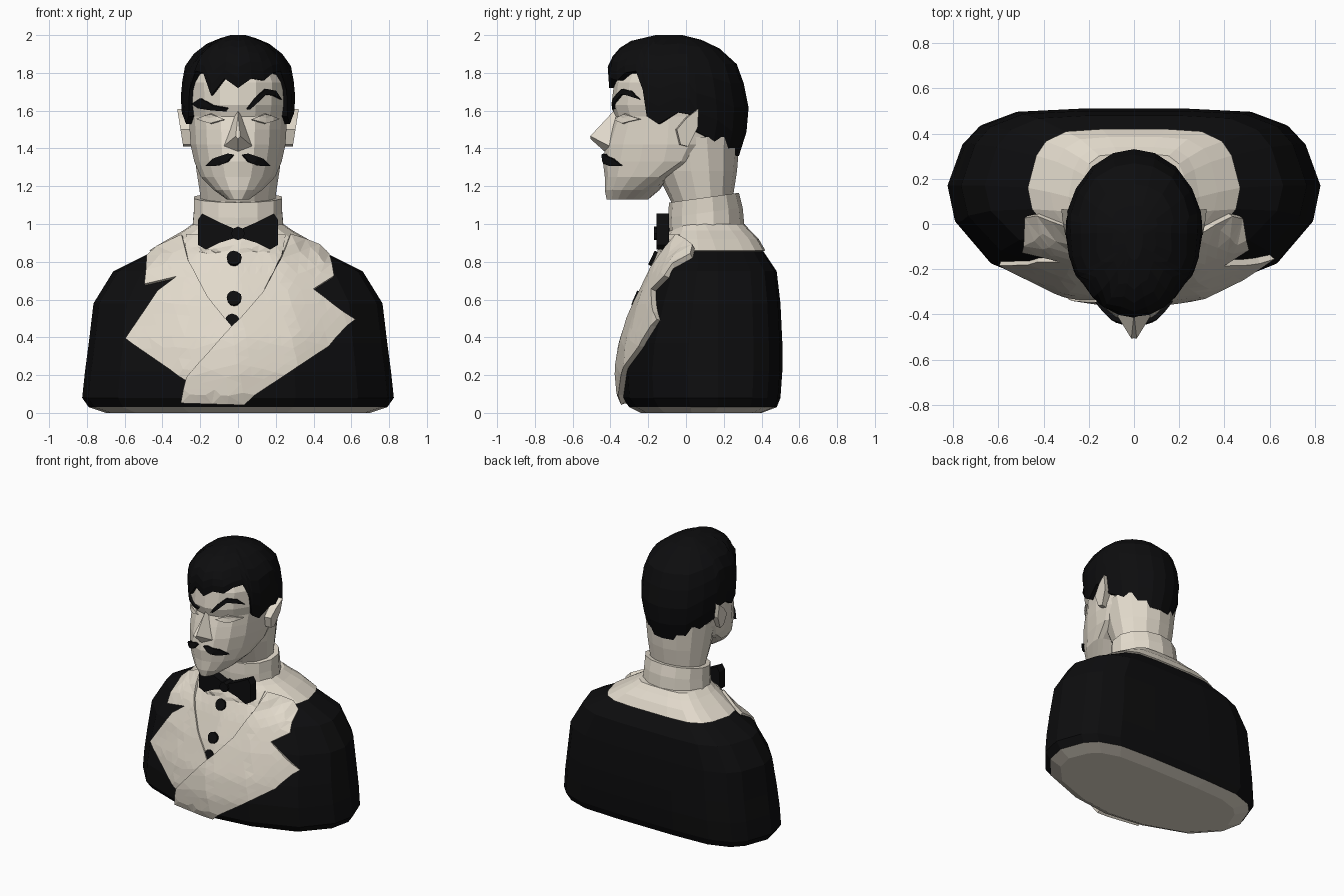
import bpy, bmesh, math
from mathutils import Vector
from mathutils.bvhtree import BVHTree

if "Cube" in bpy.data.objects:
    bpy.data.objects.remove(bpy.data.objects["Cube"])


def material(name, rgb):
    m = bpy.data.materials.new(name)
    m.diffuse_color = (*rgb, 1)
    m.use_nodes = True
    m.node_tree.nodes["Principled BSDF"].inputs["Base Color"].default_value = m.diffuse_color
    return m


CREAM = material("cream", (0.76, 0.70, 0.60))
BLACK = material("black", (0.004, 0.004, 0.0045))


def finish(name, bm, mats, rule=None):
    me = bpy.data.meshes.new(name)
    for m in mats:
        me.materials.append(m)
    if rule:
        for f in bm.faces:
            f.material_index = rule(f.calc_center_median())
    bm.to_mesh(me)
    bm.free()
    ob = bpy.data.objects.new(name, me)
    bpy.context.collection.objects.link(ob)
    return ob


def skin(name, rows, mats, rule=None):
    """Join closed rows of points into a capped skin; returns a lookup tree."""
    bm = bmesh.new()
    rings = [[bm.verts.new(p) for p in row] for row in rows]
    n = len(rings[0])
    for a, b in zip(rings, rings[1:]):
        for i in range(n):
            j = (i + 1) % n
            bm.faces.new((a[i], a[j], b[j], b[i]))
    bm.faces.new(rings[0][::-1])
    bm.faces.new(rings[-1])
    bmesh.ops.recalc_face_normals(bm, faces=bm.faces)
    tree = BVHTree.FromBMesh(bm)
    finish(name, bm, mats, rule)
    return tree


def loft(name, rings, half, mats, rule=None, tilt=0):
    """Rings are (z, half width, front y, middle y, back y)."""
    unit = half + [(-u, v) for u, v in reversed(half[1:-1])]
    rows = []
    for z, w, yf, yc, yb in rings:
        row = []
        for u, v in unit:
            y = yc + v * (yb - yc if v > 0 else yc - yf)
            row.append((u * w, y, z + tilt * (y - yc)))
        rows.append(row)
    return skin(name, rows, mats, rule)


def drape(name, outline, mat, tree, off, step=0.09):
    """Lay a flat front-view outline (x, z) on a surface as a thin plate."""
    bm = bmesh.new()
    vs = [bm.verts.new((x, 0, z)) for x, z in outline]
    es = [bm.edges.new((vs[i - 1], vs[i])) for i in range(len(vs))]
    bmesh.ops.triangle_fill(bm, edges=es, use_beauty=True)
    for _ in range(4):
        long = [e for e in bm.edges if e.calc_length() > step]
        if long:
            bmesh.ops.subdivide_edges(bm, edges=long, cuts=1)
            bmesh.ops.triangulate(bm, faces=bm.faces)
    rim = [e for e in bm.edges if e.is_boundary]
    ext = bmesh.ops.extrude_edge_only(bm, edges=rim)["geom"]
    low = {v for v in ext if isinstance(v, bmesh.types.BMVert)}
    for v in bm.verts:
        hit, nor, _, _ = tree.ray_cast(Vector((v.co.x, -2, v.co.z)), Vector((0, 1, 0)))
        if hit is None:
            hit, nor, _, _ = tree.find_nearest(Vector((v.co.x, -0.1, v.co.z)))
        v.co = hit + nor * (-0.004 if v in low else off)
    bmesh.ops.recalc_face_normals(bm, faces=bm.faces)
    if sum(f.normal.y * f.calc_area() for f in bm.faces) > 0:
        bmesh.ops.reverse_faces(bm, faces=bm.faces)
    return finish(name, bm, [mat])


def prism(name, near, far, mat):
    return skin(name, [near, far], [mat])


def mirror(pts):
    return [(-x, z) for x, z in pts]


def ellipse(n):
    return [(math.sin(math.pi * i / n), -math.cos(math.pi * i / n)) for i in range(n + 1)]


def disc(x, z, r, n=12):
    return [(x + r * math.cos(math.tau * i / n), z + r * math.sin(math.tau * i / n)) for i in range(n)]


# Jacket body: black, with cream base rim and cream collar fold above the shoulders
d_shape = [(0, -1), (.37, -.92), (.77, -.67), (.96, -.31), (1, 0), (.92, .55),
           (.83, .79), (.64, .96), (.3, 1), (0, 1)]
torso = loft("jacket", [
    (0.0, .70, -.24, .15, .40), (.03, .79, -.30, .17, .48), (.08, .825, -.34, .17, .50),
    (.22, .81, -.35, .17, .51), (.37, .79, -.33, .17, .51), (.58, .765, -.26, .17, .50),
    (.75, .66, -.19, .17, .48), (.855, .45, -.14, .16, .41), (.86, .47, -.145, .16, .42),
    (.92, .37, -.12, .14, .385), (.965, .29, -.09, .12, .34), (1.0, .24, -.07, .1, .31)],
    d_shape, [BLACK, CREAM], lambda c: int(c.z < .03 or c.z > .856))

# Shirt front and buttons
drape("shirt_front", [(-.27, .94), (.25, .94), (.23, .83), (.02, .42), (-.07, .42), (-.28, .84)],
      CREAM, torso, .008, .06)
for i, (x, z, r) in enumerate([(-.02, .81, .037), (-.02, .60, .037), (-.03, .485, .036)]):
    drape("shirt_button_%d" % i, disc(x, z, r), BLACK, torso, .026 if i < 2 else .014, .05)

# Lapels, the wearer's left one crossing over
drape("lapel_right", [(-.29, .93), (-.42, .87), (-.475, .82), (-.49, .675), (-.32, .715),
                      (-.42, .64), (-.59, .39), (-.27, .17), (.0, .38), (-.03, .45),
                      (-.16, .61), (-.26, .80)], CREAM, torso, .02)
drape("lapel_left", [(.27, .93), (.42, .87), (.47, .82), (.50, .715), (.39, .645), (.60, .49),
                     (.47, .35), (.03, .06), (-.30, .07), (-.27, .19), (-.03, .45),
                     (.13, .63), (.22, .80)], CREAM, torso, .03)

# Shirt collar and neck
loft("shirt_collar", [(.95, .25, -.09, .1, .31), (1.06, .24, -.095, .1, .30),
                      (1.14, .24, -.09, .1, .28)], ellipse(7), [CREAM], tilt=.14)
loft("neck", [(.95, .19, -.06, .1, .24), (1.12, .20, -.08, .1, .245),
              (1.28, .225, -.16, .08, .27), (1.46, .25, -.16, .06, .285)], ellipse(7), [CREAM])

# Head
head = loft("head", [
    (1.13, .06, -.42, -.30, -.20), (1.18, .13, -.43, -.25, -.14), (1.25, .20, -.43, -.15, -.09),
    (1.33, .235, -.44, -.05, .08), (1.42, .255, -.425, -.03, .24), (1.50, .26, -.40, -.03, .27),
    (1.57, .265, -.375, -.03, .29), (1.63, .275, -.395, -.03, .29), (1.75, .28, -.38, -.03, .27),
    (1.87, .22, -.33, -.03, .20), (1.93, .1, -.2, -.05, .05)], ellipse(9), [CREAM])

# Nose
prism("nose", [(0, -.36, 1.62), (.09, -.38, 1.40), (0, -.41, 1.365), (-.09, -.38, 1.40)],
      [(0, -.40, 1.58), (.012, -.507, 1.465), (0, -.505, 1.45), (-.012, -.507, 1.465)], CREAM)

# Hair cap: a ragged hairline by angle, swept up over the skull
sizes = [(1.36, .24, -.40, .28), (1.55, .295, -.41, .34), (1.70, .305, -.405, .32),
         (1.84, .28, -.415, .275), (1.92, .22, -.37, .195), (1.97, .14, -.29, .10),
         (2.0, .04, -.16, -.02)]
hairline = [(0, 1.72), (14, 1.77), (28, 1.76), (40, 1.80), (52, 1.81), (58, 1.71), (62, 1.57),
            (72, 1.53), (88, 1.59), (98, 1.58), (104, 1.49), (122, 1.44), (142, 1.36),
            (162, 1.36), (180, 1.36)]
around = hairline + [(-a, 1.68 if a == 28 else z) for a, z in reversed(hairline[1:-1])]


def hair_point(a, z, shrink=1.0):
    for lo, hi in zip(sizes, sizes[1:]):
        if z <= hi[0] + 1e-6:
            break
    t = (z - lo[0]) / (hi[0] - lo[0])
    w, yf, yb = (lo[i] + (hi[i] - lo[i]) * t for i in (1, 2, 3))
    c = math.cos(math.radians(a))
    yc = max(yf + .03, min(-.03, yb - .03))
    y = yc - shrink * c * (yc - yf if c > 0 else yb - yc)
    return (shrink * w * math.sin(math.radians(a)), y, z)


rows = [[hair_point(a, z, .88) for a, z in around]]
for t in (0, .2, .4, .6, .76, .89, .96, 1):
    rows.append([hair_point(a, z + (2 - z) * t) for a, z in around])
skin("hair", rows, [BLACK])

# Ears
ear = [(-.04, 1.42), (.0, 1.41), (.05, 1.51), (.055, 1.61), (-.01, 1.56), (-.06, 1.50)]
for s, side in ((-1, "right"), (1, "left")):
    prism("ear_" + side, [(s * .23, y, z) for y, z in ear],
          [(s * (.29 + (z - 1.41) * .16), y + .012, z) for y, z in ear], CREAM)

# Eyelids, eyebrows and moustache
lid = [(.07, 1.55), (.14, 1.585), (.21, 1.555), (.14, 1.53)]
drape("eyelid_left", lid, CREAM, head, .014, .05)
drape("eyelid_right", mirror(lid), CREAM, head, .014, .05)
drape("eyebrow_right", [(-.235, 1.635), (-.19, 1.665), (-.13, 1.63), (-.05, 1.615), (-.06, 1.60),
                        (-.13, 1.605), (-.20, 1.615)], BLACK, head, .015, .05)
drape("eyebrow_left", [(.045, 1.61), (.09, 1.67), (.14, 1.715), (.19, 1.705), (.22, 1.66),
                       (.18, 1.68), (.14, 1.685), (.10, 1.645), (.06, 1.61)], BLACK, head, .015, .05)
tache = [(.02, 1.365), (.05, 1.37), (.12, 1.345), (.155, 1.31), (.10, 1.31), (.05, 1.33)]
drape("moustache_left", tache, BLACK, head, .02, .05)
drape("moustache_right", mirror(tache), BLACK, head, .02, .05)

# Bow tie
wing = [(.02, .975), (.10, 1.01), (.19, 1.055), (.213, 1.02), (.213, .89), (.17, .865),
        (.10, .90), (.02, .925)]
for pts, side in ((wing, "left"), (mirror(wing), "right")):
    prism("bow_tie_" + side, [(x, -.09, z) for x, z in pts], [(x, -.155, z) for x, z in pts], BLACK)
knot = disc(0, .95, .036, 8)
prism("bow_tie_knot", [(x, -.08, z) for x, z in knot], [(x, -.17, z) for x, z in knot], BLACK)
